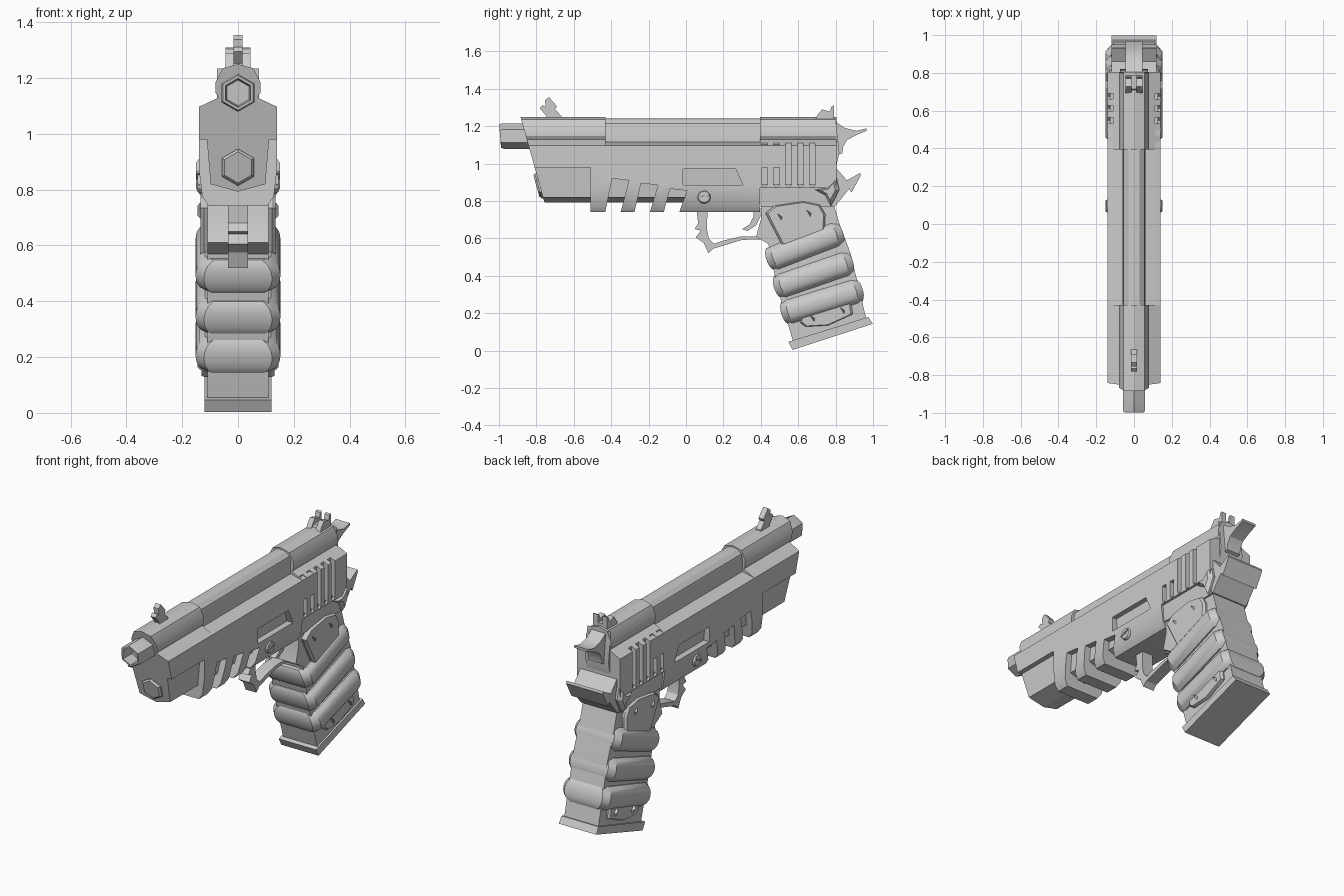
import bpy, bmesh, math

SLANT = 0.28  # rake of the front face


def loft(name, rings):
    """Skin equal-length loops of points and cap both ends."""
    me = bpy.data.meshes.new(name)
    bm = bmesh.new()
    vs = [[bm.verts.new(p) for p in r] for r in rings]
    n = len(rings[0])
    for a, b in zip(vs, vs[1:]):
        for i in range(n):
            j = (i + 1) % n
            bm.faces.new((a[i], a[j], b[j], b[i]))
    bm.faces.new(vs[0])
    bm.faces.new(vs[-1])
    bmesh.ops.recalc_face_normals(bm, faces=bm.faces)
    bm.to_mesh(me)
    bm.free()
    ob = bpy.data.objects.new(name, me)
    bpy.context.collection.objects.link(ob)
    return ob


def along_y(name, half, y0, y1, slant=0.0):
    """Mirrored (x, z) half section pushed along y, with an optional raked front."""
    sec = half + [(-x, z) for x, z in reversed(half) if x > 0]
    return loft(name, [[(x, y0 + slant * (1.25 - z), z) for x, z in sec],
                       [(x, y1, z) for x, z in sec]])


def side(name, prof, x0, x1):
    """(y, z) profile pushed from x0 to x1."""
    return loft(name, [[(x, y, z) for y, z in prof] for x in (x0, x1)])


def badge(name, prof, x0, x1, shrink):
    """Raised plate with a chamfered outer face, made on both sides."""
    cy = sum(p[0] for p in prof) / len(prof)
    cz = sum(p[1] for p in prof) / len(prof)
    small = [(cy + (y - cy) * shrink, cz + (z - cz) * shrink) for y, z in prof]
    xm = x0 + (x1 - x0) * 0.6
    for s, tag in ((1, "right"), (-1, "left")):
        loft(name + "_" + tag, [[(s * x, y, z) for y, z in p]
                                for x, p in ((x0, prof), (xm, prof), (x1, small))])


def cut(target, cutters):
    for c in cutters:
        c.hide_render = True
        m = target.modifiers.new("cut", 'BOOLEAN')
        m.operation, m.solver, m.object = 'DIFFERENCE', 'EXACT', c
    dg = bpy.context.evaluated_depsgraph_get()
    me = bpy.data.meshes.new_from_object(target.evaluated_get(dg))
    target.modifiers.clear()
    target.data = me
    for c in cutters:
        bpy.data.objects.remove(c)


def hexagon(name, z, steps, slant, sides=6):
    def ring(y, r):
        pts = []
        for i in range(sides):
            a = math.pi / 2 + i * math.tau / sides
            pts.append((r * math.cos(a), y - slant * r * math.sin(a), z + r * math.sin(a)))
        return pts
    return loft(name, [ring(y, r) for y, r in steps])


# Slide: raked body, rounded barrel cover and thicker ends
along_y("slide_body", [(0.06, 1.115), (0.14, 1.097), (0.14, 0.98)], -0.885, 0.5, SLANT)
along_y("barrel_cover", [(0, 1.24), (0.03, 1.236), (0.055, 1.215), (0.062, 1.18), (0.062, 1.08)],
        -0.5, 0.45)
end = [(0, 1.25), (0.055, 1.235), (0.08, 1.185), (0.08, 1.147), (0.07, 1.13), (0.14, 1.097)]
along_y("slide_front", end + [(0.14, 0.985)], -0.885, -0.43, SLANT)
rear = along_y("slide_rear", end + [(0.14, 0.87)], 0.395, 0.805)
grooves = []
for i in range(5):
    y = 0.42 + i * 0.064
    for s in (1, -1):
        grooves.append(side("groove_cutter",
                            [(y - 0.015, 0.885), (y, 0.87), (y + 0.015, 0.885),
                             (y + 0.015, 1.11), (y, 1.125), (y - 0.015, 1.11)],
                            s * 0.112, s * 0.2))
cut(rear, grooves)
side("slide_rear_cap", [(0.80, 1.235), (0.82, 1.06), (0.80, 0.97)], -0.075, 0.075)

# Muzzle and lower plug
hexagon("muzzle", 1.147, [(-0.80, 0.068), (-0.98, 0.068), (-0.994, 0.062),
                          (-0.994, 0.052), (-0.92, 0.046)], 0.08)
hexagon("guide_rod_plug", 0.88, [(-0.74, 0.066), (-0.79, 0.066), (-0.80, 0.056)], SLANT)

# Dust cover core, also the floor of the frame slots
along_y("dust_cover", [(0.112, 0.985), (0.098, 0.82), (0, 0.793)], -0.885, 0.39, SLANT)

# Frame with slanted slots and the side window
frame = along_y("frame", [(0.14, 0.98), (0.14, 0.87), (0.128, 0.775), (0.105, 0.742)], -0.51, 0.395)
slots = []
for y, top in ((-0.43, 0.92), (-0.275, 0.895), (-0.12, 0.865)):
    slots.append(side("slot_cutter", [(y - 0.01, 0.70), (y + 0.035, top),
                                      (y + 0.125, top - 0.01), (y + 0.07, 0.70)], -0.3, 0.3))
slots.append(side("window_cutter", [(-0.015, 0.972), (0.265, 0.972), (0.305, 0.885), (-0.015, 0.885)],
                  -0.3, 0.3))
cut(frame, slots)
along_y("frame_rear", [(0.128, 0.89), (0.12, 0.77)], 0.38, 0.79)

# Takedown screws with a slot bar
disc = [(0.097 + 0.036 * math.cos(i * math.tau / 12), 0.822 + 0.036 * math.sin(i * math.tau / 12))
        for i in range(12)]
badge("takedown_screw", disc, 0.11, 0.145, 0.85)
badge("screw_slot", [(0.065, 0.808), (0.128, 0.83), (0.125, 0.839), (0.062, 0.817)], 0.13, 0.15, 0.9)

# Sights
side("front_sight", [(-0.665, 1.235), (-0.665, 1.253), (-0.70, 1.29), (-0.69, 1.307), (-0.733, 1.355),
                     (-0.754, 1.338), (-0.75, 1.30), (-0.766, 1.312), (-0.782, 1.296),
                     (-0.745, 1.253), (-0.75, 1.235)], -0.016, 0.016)
sight = [(0.69, 1.23), (0.70, 1.255), (0.727, 1.29), (0.77, 1.278), (0.777, 1.305), (0.79, 1.31),
         (0.79, 1.23)]
for s, tag in ((1, "right"), (-1, "left")):
    side("rear_sight_" + tag, sight, s * 0.014, s * 0.045)
side("rear_sight_base", [(0.70, 1.23), (0.715, 1.262), (0.79, 1.262), (0.79, 1.23)], -0.045, 0.045)

# Hammer and beavertail
side("hammer", [(0.80, 1.225), (0.82, 1.21), (0.85, 1.19), (0.91, 1.175), (0.965, 1.188), (0.965, 1.175),
                (0.905, 1.15), (0.86, 1.125), (0.84, 1.09), (0.835, 1.055), (0.80, 1.04)],
     -0.045, 0.045)
side("beavertail", [(0.70, 0.88), (0.80, 0.98), (0.86, 0.91), (0.93, 0.95), (0.935, 0.937),
                    (0.885, 0.845), (0.872, 0.865), (0.80, 0.775), (0.72, 0.78)], -0.118, 0.118)
badge("safety_lever", [(0.69, 0.86), (0.755, 0.87), (0.805, 0.925), (0.82, 0.86), (0.775, 0.772),
                       (0.745, 0.83)], 0.10, 0.15, 0.6)

# Trigger and spiked trigger guard
side("trigger_guard", [(0.055, 0.76), (0.065, 0.68), (0.046, 0.65), (0.08, 0.642), (0.052, 0.605),
                       (0.095, 0.575), (0.12, 0.52), (0.145, 0.545), (0.30, 0.592), (0.40, 0.595),
                       (0.40, 0.612), (0.29, 0.61), (0.20, 0.588), (0.15, 0.572), (0.122, 0.60),
                       (0.112, 0.65), (0.115, 0.76)], -0.035, 0.035)
side("trigger", [(0.36, 0.76), (0.36, 0.715), (0.34, 0.675), (0.30, 0.65), (0.33, 0.64),
                 (0.375, 0.67), (0.42, 0.76)], -0.03, 0.03)

# Grip core and base plate
side("grip_core", [(0.40, 0.80), (0.40, 0.70), (0.375, 0.61), (0.44, 0.57), (0.49, 0.33), (0.575, 0.04),
                   (0.965, 0.165), (0.935, 0.29), (0.88, 0.52), (0.82, 0.68), (0.785, 0.80)],
     -0.11, 0.11)
side("magazine_base", [(0.547, 0.047), (0.975, 0.18), (0.998, 0.143), (0.57, 0.004)], -0.12, 0.12)


def grip_ring(name, cy, cz, deg, length):
    """Rounded band around the grip: chamfered rectangles stacked along a tilted axis."""
    a = math.radians(deg)
    rings = []
    for k in range(9):
        t = -1 + k / 4
        inset = 0.05 * (1 - math.sqrt(max(0, 1 - 0.9 * t * t)))
        u, w, h = length / 2 - inset * 0.6, 0.152 - inset, t * 0.064
        plan = [(w, u - 0.035), (w - 0.03, u), (-w + 0.03, u), (-w, u - 0.035),
                (-w, 0.035 - u), (0.03 - w, -u), (w - 0.03, -u), (w, 0.035 - u)]
        rings.append([(x, cy + p * math.cos(a) - h * math.sin(a),
                       cz + p * math.sin(a) + h * math.cos(a)) for x, p in plan])
    loft(name, rings)


for i, args in enumerate([(0.635, 0.558, 21, 0.435), (0.682, 0.405, 19, 0.445),
                          (0.727, 0.262, 17, 0.455)]):
    grip_ring("grip_ring_%d" % (i + 1), *args)

# Grip side panels and pins
badge("upper_grip_panel", [(0.425, 0.735), (0.475, 0.775), (0.625, 0.798), (0.715, 0.78),
                           (0.745, 0.73), (0.74, 0.60), (0.515, 0.56)], 0.10, 0.135, 0.93)
badge("lower_grip_panel", [(0.61, 0.15), (0.625, 0.24), (0.88, 0.28), (0.892, 0.195), (0.76, 0.135),
                           (0.64, 0.128)], 0.10, 0.13, 0.93)
for i, (y, z) in enumerate([(0.50, 0.715), (0.655, 0.735), (0.675, 0.172), (0.835, 0.215)]):
    badge("grip_pin_%d" % (i + 1), [(y - 0.012, z + 0.018), (y + 0.014, z), (y + 0.01, z - 0.018)],
          0.12, 0.146, 0.4)

# Smooth the rounded parts, keep the hard edges
for ob in bpy.context.scene.objects:
    ob.select_set(True)
bpy.context.view_layer.objects.active = bpy.context.scene.objects[0]
bpy.ops.object.shade_smooth_by_angle(angle=math.radians(28))
